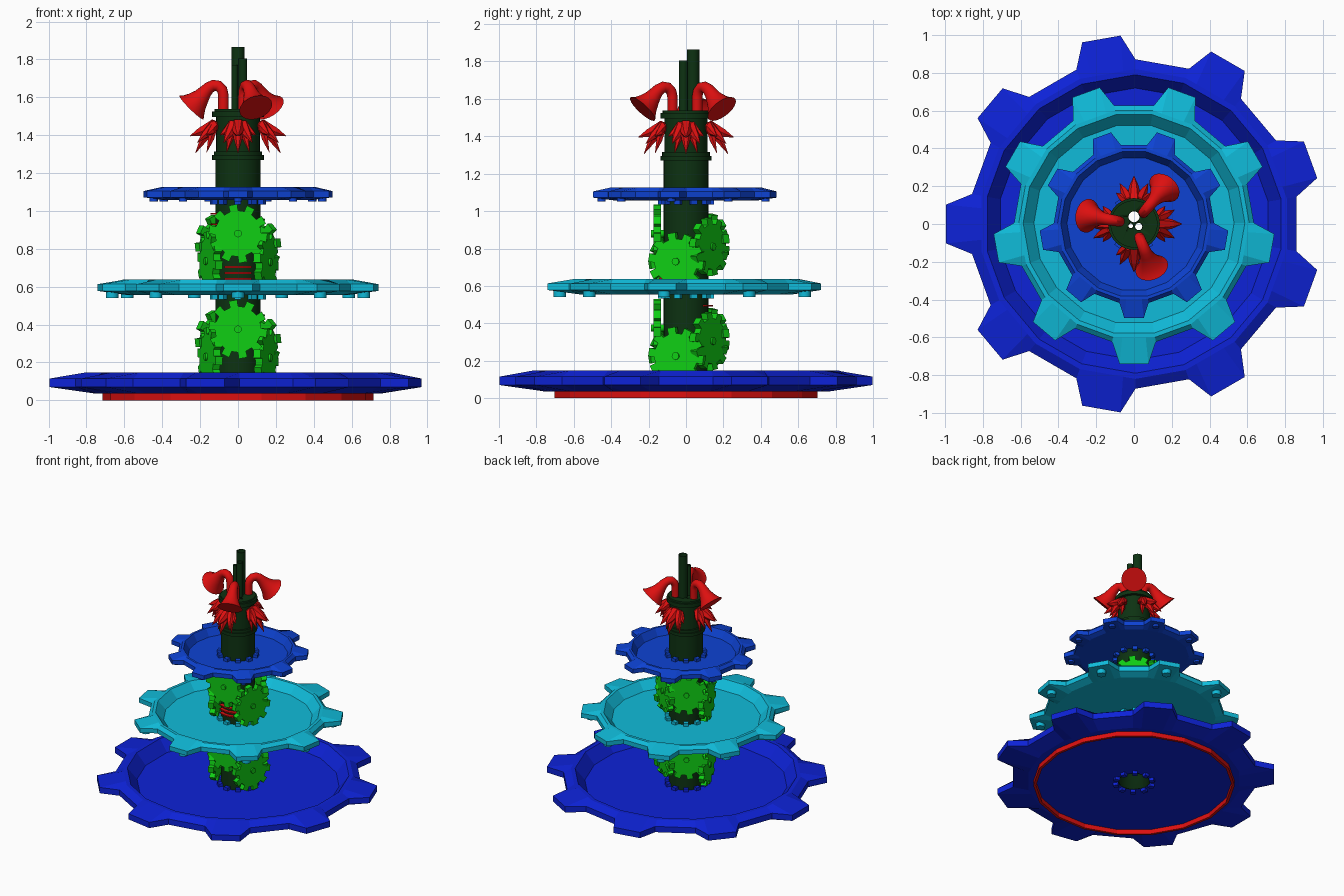
import bpy, bmesh, math
from math import sin, cos, pi, radians as rad
from mathutils import Matrix, Vector

if "Cube" in bpy.data.objects:
    bpy.data.objects.remove(bpy.data.objects["Cube"])


def material(name, rgb):
    m = bpy.data.materials.new(name)
    m.diffuse_color = (*rgb, 1)
    m.use_nodes = True
    m.node_tree.nodes["Principled BSDF"].inputs["Base Color"].default_value = m.diffuse_color
    return m


BLUE = material("deep blue", (0.004, 0.016, 0.68))
MID_BLUE = material("medium blue", (0.004, 0.055, 0.65))
TEAL = material("teal", (0.005, 0.50, 0.70))
DARK = material("dark green", (0.004, 0.032, 0.006))
GREEN = material("bright green", (0.005, 0.62, 0.007))
RED = material("red", (0.72, 0.005, 0.005))


def finish(name, bm, mat, matrix=None, smooth=False):
    bmesh.ops.recalc_face_normals(bm, faces=bm.faces[:])
    me = bpy.data.meshes.new(name)
    bm.to_mesh(me)
    bm.free()
    ob = bpy.data.objects.new(name, me)
    bpy.context.collection.objects.link(ob)
    me.materials.append(mat)
    if matrix:
        ob.matrix_world = matrix
    if smooth:
        bpy.context.view_layer.objects.active = ob
        ob.select_set(True)
        bpy.ops.object.shade_smooth_by_angle(angle=rad(35))
        ob.select_set(False)
    return ob


def skin(bm, rings, closed=False):
    """Bridge successive rings of points with quads."""
    vs = [[bm.verts.new(p) for p in ring] for ring in rings]
    if closed:
        vs.append(vs[0])
    n = len(vs[0])
    for a, b in zip(vs, vs[1:]):
        for i in range(n):
            j = (i + 1) % n
            bm.faces.new((a[i], a[j], b[j], b[i]))
    return vs


def circle(r, z, n):
    return [(r * cos(2 * pi * i / n), r * sin(2 * pi * i / n), z) for i in range(n)]


def lathe(name, profile, mat, n=32, closed=False, caps=False, matrix=None, smooth=True):
    bm = bmesh.new()
    vs = skin(bm, [circle(r, z, n) for r, z in profile], closed)
    if caps:
        bm.faces.new(vs[0])
        bm.faces.new(vs[-1])
    return finish(name, bm, mat, matrix, smooth)


def gear(name, n, start, base_half, tip_half, loops, mat, caps=False, matrix=None):
    """Loops are (base radius, tip radius or None for a plain ring, z)."""
    rings = []
    for rb, rt, z in loops:
        ring = []
        for k in range(n):
            a = rad(start) + 2 * pi * k / n
            r = rt or rb * cos(rad(base_half)) / cos(rad(tip_half))
            for da, rr in ((-base_half, rb), (-tip_half, r), (tip_half, r), (base_half, rb)):
                t = a + rad(da)
                ring.append((rr * cos(t), rr * sin(t), z))
        rings.append(ring)
    bm = bmesh.new()
    vs = skin(bm, rings)
    if caps:
        bm.faces.new(vs[0])
        bm.faces.new(vs[-1])
    return finish(name, bm, mat, matrix)


def dish_gear(name, start, mat, tip, root, under, rim, wall, floor, z, zf):
    zb, z1, z2, zt = z
    gear(name, 9, start, 10.5, 5.9,
         [(0.115, None, zb), (under, None, zb), (root, tip, z1), (root, tip, z2),
          (rim, None, zt), (wall, None, zt), (floor, None, zf), (0.115, None, zf)], mat)
    # small blocks clamping the dish to the column
    bm = bmesh.new()
    for k in range(10):
        m = Matrix.Rotation(2 * pi * k / 10 + 0.3, 4, 'Z') @ Matrix.Translation(
            (0.132, 0, (zb + zf) / 2)) @ Matrix.Diagonal((0.035, 0.035, zf - zb + 0.045, 1))
        bmesh.ops.create_cube(bm, size=1, matrix=m)
    finish(name + "_blocks", bm, mat)


dish_gear("bottom_gear", 20, BLUE, 1.0, 0.872, 0.76, 0.82, 0.79, 0.72,
          (0.035, 0.07, 0.115, 0.147), 0.06)
dish_gear("middle_gear", -10, TEAL, 0.745, 0.635, 0.58, 0.61, 0.587, 0.53,
          (0.555, 0.578, 0.613, 0.637), 0.575)
dish_gear("top_gear", -10, MID_BLUE, 0.5, 0.425, 0.39, 0.405, 0.388, 0.355,
          (1.057, 1.072, 1.105, 1.127), 1.07)

# knobs below the teeth of the upper two gears
for name, mat, r, size, z in (("middle", TEAL, 0.675, 0.033, 0.54), ("top", MID_BLUE, 0.452, 0.022, 1.05)):
    for k in range(9):
        a = rad(-10 + 40 * k)
        lathe(name + "_gear_knob", [(size, z), (size, z + 0.05)], mat, 12, caps=True,
              matrix=Matrix.Translation((r * cos(a), r * sin(a), 0)))

# foot ring
lathe("foot_ring", [(0.695, 0), (0.715, 0), (0.715, 0.037), (0.695, 0.037)], RED, 18,
      closed=True, smooth=False)

# hollow column with collars
column = lathe("column", [(0.12, 0.035), (0.12, 1.27), (0.137, 1.27), (0.137, 1.295), (0.128, 1.295),
                          (0.128, 1.315), (0.115, 1.315), (0.115, 1.495), (0.137, 1.495),
                          (0.137, 1.525), (0.125, 1.525), (0.125, 1.538)], DARK, caps=True)
PIPES = ((0, 0.038, 0.033, 1.865), (0.025, -0.014, 0.023, 1.805), (-0.017, -0.01, 0.016, 1.77))


def bore(r, z0, z1, x=0, y=0):
    cut = lathe("bore_cutter", [(r, z0), (r, z1)], DARK, 24, caps=True,
                matrix=Matrix.Translation((x, y, 0)))
    cut.hide_render = True
    cut.hide_set(True)
    cut.display_type = 'WIRE'
    mod = column.modifiers.new("bore", 'BOOLEAN')
    mod.operation = 'DIFFERENCE'
    mod.solver = 'EXACT'
    mod.object = cut


bore(0.108, -0.1, 1.49)
for x, y, r, top in PIPES:
    bore(r - 0.004, 1.4, 1.7, x, y)
    lathe("pipe", [(r - 0.004, 1.49), (r, 1.49), (r, top), (r - 0.004, top)], DARK, 20,
          closed=True, matrix=Matrix.Translation((x, y, 0)))

# two trains of five small gears around the column
for level in (0, -0.505):
    for ang, z in ((-90, 0.88), (-18, 0.73), (54, 0.81), (126, 0.83), (198, 0.735)):
        m = (Matrix.Translation((0, 0, z + level)) @ Matrix.Rotation(rad(ang), 4, 'Z')
             @ Matrix.Rotation(pi / 2, 4, 'Y'))
        gear("small_gear", 10, 10, 10, 8.5, [(0.122, 0.156, 0.135), (0.122, 0.156, 0.175)],
             GREEN, caps=True, matrix=m)
        lathe("small_gear_axle", [(0.02, 0.11), (0.02, 0.186)], GREEN, 12, caps=True, matrix=m)

# thin red fins on the column
for ang, heights in ((-90, (0.637, 0.668, 0.70)), (80, (0.37, 0.43, 0.49)), (172, (0.925, 0.98))):
    for z in heights:
        bm = bmesh.new()
        arc = [rad(ang - 30 + 10 * i) for i in range(7)]
        pts = [(0.145 * cos(a), 0.145 * sin(a), z) for a in arc]
        pts += [(0.11 * cos(a), 0.11 * sin(a), z) for a in reversed(arc)]
        f = bm.faces.new([bm.verts.new(p) for p in pts])
        top = bmesh.ops.extrude_face_region(bm, geom=[f])["geom"]
        bmesh.ops.translate(bm, vec=(0, 0, 0.009),
                            verts=[v for v in top if isinstance(v, bmesh.types.BMVert)])
        finish("column_fin", bm, RED)


def tube(bm, path, radii, n):
    """Sweep circles along a path of points."""
    pts = [Vector(p) for p in path]
    rings = []
    for i, (p, r) in enumerate(zip(pts, radii)):
        d = (pts[min(i + 1, len(pts) - 1)] - pts[max(i - 1, 0)]).normalized()
        side = Vector((0, 1, 0))
        side = (side - d * side.dot(d)).normalized()
        up = d.cross(side)
        rings.append([p + r * (cos(2 * pi * k / n) * side + sin(2 * pi * k / n) * up) for k in range(n)])
    return skin(bm, rings)


# three horns curling out from the column top
HORN = [(0.078, 0, 1.50), (0.078, 0, 1.61), (0.085, 0, 1.64), (0.105, 0, 1.66), (0.13, 0, 1.663),
        (0.155, 0, 1.65), (0.175, 0, 1.63), (0.195, 0, 1.605), (0.22, 0, 1.578), (0.238, 0, 1.558),
        (0.25, 0, 1.546)]
HORN_R = [0.028, 0.028, 0.028, 0.029, 0.03, 0.032, 0.036, 0.045, 0.06, 0.076, 0.09]
for ang in (170, 50, -68):
    bm = bmesh.new()
    inner_path = HORN[:2:-1]
    inner_r = [r - 0.004 for r in HORN_R[:2:-1]]
    tube(bm, HORN + inner_path, HORN_R + inner_r, 20)
    finish("horn", bm, RED, Matrix.Rotation(rad(ang), 4, 'Z'), smooth=True)

# four clusters of curved spikes below the horns: (sideways, out, drop, width)
SPIKES = ((0, 0.255, 1.395, 0.034), (0, 0.225, 1.305, 0.03), (0.075, 0.215, 1.36, 0.028),
          (-0.075, 0.215, 1.36, 0.028), (0.095, 0.165, 1.40, 0.026), (-0.095, 0.165, 1.40, 0.026),
          (0.06, 0.165, 1.31, 0.024), (-0.06, 0.165, 1.31, 0.024))
for q in range(4):
    bm = bmesh.new()
    for y, x, z, w in SPIKES:
        tube(bm, [(0.095, y * 0.15, 1.435), (0.13, y * 0.35, 1.45), (0.1 + (x - 0.1) * 0.65, y * 0.7, 1.43 + (z - 1.43) * 0.4),
                  (x, y, z)], [w, w * 1.15, w * 0.75, 0.001], 6)
    finish("spike_cluster", bm, RED, Matrix.Rotation(q * pi / 2, 4, 'Z'))
